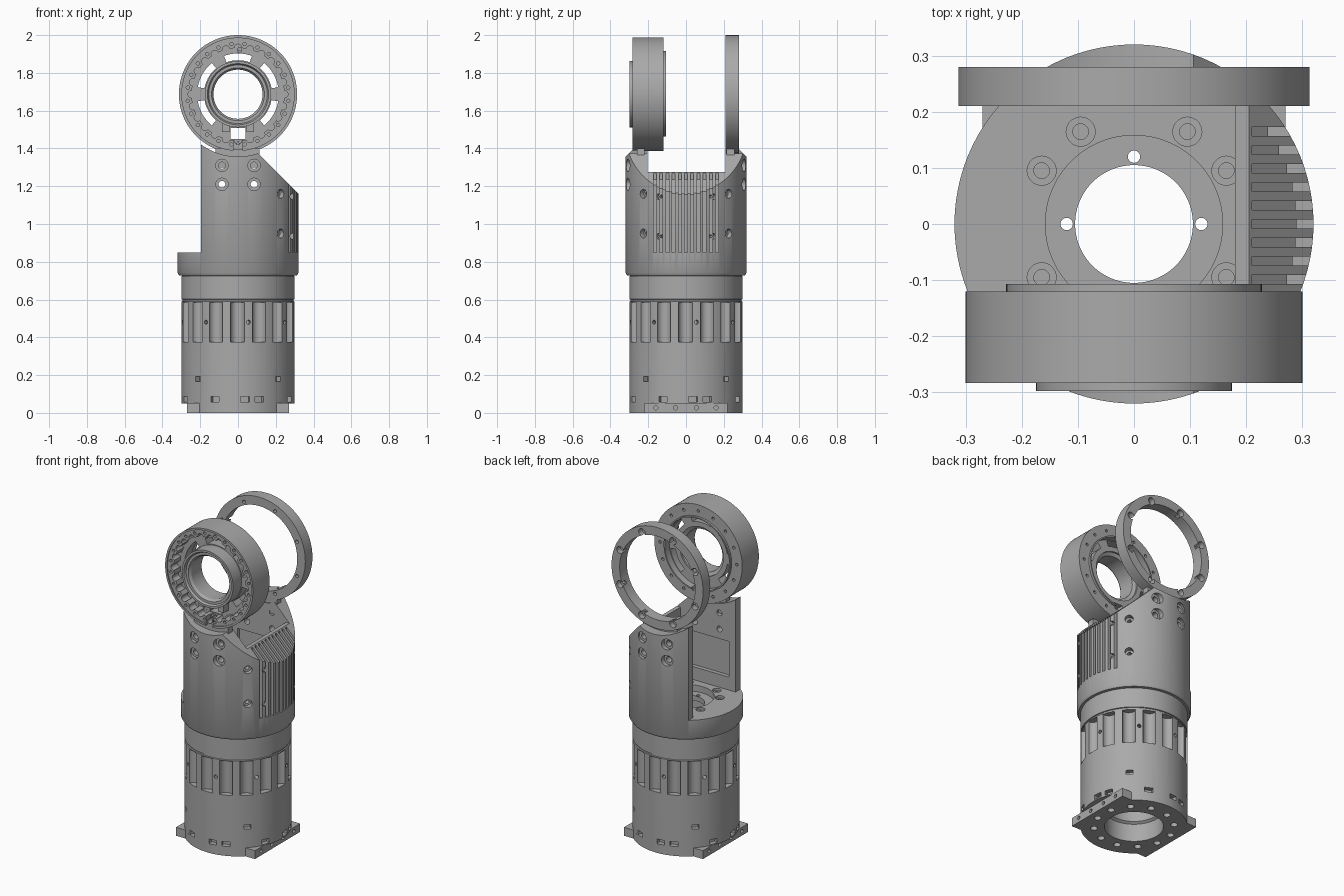
import bpy, bmesh
from math import sin, cos, pi, radians, sqrt, asin
from mathutils import Matrix, Vector

if "Cube" in bpy.data.objects:
    bpy.data.objects.remove(bpy.data.objects["Cube"])

GREY = (0.4, 0.4, 0.4, 1)
metal = bpy.data.materials.new("machined grey")
metal.use_nodes = True
metal.diffuse_color = GREY
metal.node_tree.nodes["Principled BSDF"].inputs["Base Color"].default_value = GREY

RING_Z = 1.687
I = Matrix.Identity(4)
AXIS_Y = Matrix.Translation((0, 0, RING_Z)) @ Matrix.Rotation(pi / 2, 4, 'X')  # local z -> -y


def spin(bm, profile, mat=I, n=72, tube=False):
    """Revolve (radius, height) points; a tube closes on itself."""
    rows = []
    for r, h in profile:
        count = n if r > 0 else 1
        rows.append([bm.verts.new(mat @ Vector((r * cos(2 * pi * i / n), r * sin(2 * pi * i / n), h)))
                     for i in range(count)])
    pairs = list(zip(rows, rows[1:])) + ([(rows[-1], rows[0])] if tube else [])
    for a, b in pairs:
        for i in range(n):
            j = (i + 1) % n
            quad = [a[i % len(a)], a[j % len(a)], b[j % len(b)], b[i % len(b)]]
            bm.faces.new(list(dict.fromkeys(quad)))


def rod(bm, r, h0, h1, mat=I, n=20):
    spin(bm, [(0, h0), (r, h0), (r, h1), (0, h1)], mat, n)


def screw_hole(bm, mat, head, hole, depth, length):
    """Counterbore sinking from local z = 0 downwards."""
    spin(bm, [(0, .05), (head, .05), (head, -depth), (hole, -depth), (hole, -length), (0, -length)], mat, 20)


def prism(bm, pts, h0, h1, mat=I):
    lo = [bm.verts.new(mat @ Vector((x, y, h0))) for x, y in pts]
    hi = [bm.verts.new(mat @ Vector((x, y, h1))) for x, y in pts]
    bm.faces.new(lo)
    bm.faces.new(hi)
    for i in range(len(pts)):
        j = (i + 1) % len(pts)
        bm.faces.new([lo[i], lo[j], hi[j], hi[i]])


def box(bm, x0, x1, y0, y1, z0, z1, mat=I):
    prism(bm, [(x0, y0), (x1, y0), (x1, y1), (x0, y1)], z0, z1, mat)


def radial(deg, r, z):
    """Frame on a cylinder wall with local z pointing outwards."""
    return (Matrix.Rotation(radians(deg), 4, 'Z') @ Matrix.Translation((r, 0, z))
            @ Matrix.Rotation(pi / 2, 4, 'Y'))


def polar(deg, r, h=0):
    return Matrix.Translation((r * cos(radians(deg)), r * sin(radians(deg)), h))


def solid(name, bm):
    bmesh.ops.recalc_face_normals(bm, faces=bm.faces)
    mesh = bpy.data.meshes.new(name)
    bm.to_mesh(mesh)
    bm.free()
    mesh.materials.append(metal)
    ob = bpy.data.objects.new(name, mesh)
    bpy.context.scene.collection.objects.link(ob)
    return ob


def carve(ob, bm):
    cutter = solid("cutter", bm)
    cutter.hide_render = True
    mod = ob.modifiers.new("cut", 'BOOLEAN')
    mod.operation, mod.solver, mod.object = 'DIFFERENCE', 'EXACT', cutter
    mod.use_self = True
    mesh = bpy.data.meshes.new_from_object(ob.evaluated_get(bpy.context.evaluated_depsgraph_get()))
    ob.modifiers.clear()
    ob.data = mesh
    bpy.data.objects.remove(cutter)


parts = []

# Base plate: round front and back, flat sides with square corners
bm = bmesh.new()
a0 = asin(.22 / .30)
arc = [a0 + (pi - 2 * a0) * i / 24 for i in range(25)]
front_arc = [(.3 * cos(a), .3 * sin(a)) for a in arc]
outline = [(.27, .22)] + front_arc + [(-.27, .22)]
prism(bm, outline + [(-x, -y) for x, y in outline], 0, .052)
base_plate = solid("base_plate", bm)
bm = bmesh.new()
rod(bm, .165, -.1, .2, n=72)
for i in range(12):
    rod(bm, .02, -.1, .035, polar(30 * i + 15, .225))
for side in (0, 180):
    for y in (-.16, -.055, .055, .16):
        rod(bm, .011, -.02, .05, Matrix.Rotation(radians(side), 4, 'Z') @ Matrix.Translation((0, y, 0))
            @ radial(0, .27, .027))
carve(base_plate, bm)
parts.append(base_plate)

# Lower body with inner steps, collar seams and fluted waist
bm = bmesh.new()
spin(bm, [(.165, .05), (.30, .05), (.30, .59), (.294, .592), (.294, .6), (.30, .602), (.30, .724),
          (.292, .728), (.292, .75), (.165, .75), (.165, .2), (.15, .19), (.15, .12), (.165, .11)], tube=True)
lower_body = solid("lower_body", bm)
bm = bmesh.new()
for i in range(16):
    rod(bm, .037, .375, .585, polar(10.6 + 11.25 + 22.5 * i, .3))
for i in range(8):
    rod(bm, .011, -.04, .02, radial(10.6 + 45 * i, .3, .48), 12)
for i in range(4):
    box(bm, -.013, .013, -.02, .02, -.03, .03, radial(45 + 90 * i, .3, .18))
    for off in (7, 22, 66):
        box(bm, -.014, .014, -.024, .024, -.03, .03, radial(off + 90 * i, .3, .072))
carve(lower_body, bm)
parts.append(lower_body)

# Yoke housing: round shell opened into two cheeks and a finned side wall
bm = bmesh.new()
spin(bm, [(0, .728), (.312, .728), (.32, .742), (.32, 1.46), (0, 1.46)], n=96)
housing = solid("yoke_housing", bm)
for cut in (
    lambda b: box(b, -.5, -.195, -.5, .5, .85, 1.6),
    lambda b: box(b, -.5, .18, -.205, .21, .85, 1.6),
    lambda b: box(b, .1, .5, -.205, .21, 1.275, 1.6),
    lambda b: prism(b, [(.6, .88 - RING_Z), (.6, .2), (-.2, .2), (-.2, 1.68 - RING_Z)], -.5, .5, AXIS_Y),
    lambda b: rod(b, .33, -.5, .5, AXIS_Y, 96),
    lambda b: spin(b, [(0, .7), (.105, .7), (.105, .81), (.158, .81), (.158, .9), (0, .9)]),
    lambda b: rod(b, .165, .6, .78, n=72),
):
    bm = bmesh.new()
    cut(bm)
    carve(housing, bm)

# Cooling fins follow the wall curve and the sloped shoulder
bm = bmesh.new()
to_y = Matrix.Rotation(pi / 2, 4, 'X')
for i in range(11):
    y = -.165 + .033 * i
    xi = sqrt(.29 ** 2 - y * y)
    prism(bm, [(xi, .85), (.4, .85), (.4, 1.35), (.21, 1.35), (.21, 1.235), (xi, 1.445 - xi)],
          -y - .008, -y + .008, to_y)
carve(housing, bm)

# Housing screw holes and the pockets inside both cheeks
bm = bmesh.new()
for side in (1, -1):
    for x in (-.085, .085):
        for z in (1.21, 1.31):
            face = Matrix.Translation((x, -.302 * side, z)) @ Matrix.Rotation(side * pi / 2, 4, 'X')
            screw_hole(bm, face, .033, .018, .015, .2)
    for z in (.95, 1.16):
        screw_hole(bm, radial(45 * side, .315, z), .024, .012, .025, .06)
        screw_hole(bm, radial(27 * side, .315, z - .015), .015, .008, .02, .05)
    y0, y1 = sorted((side * .18, side * .23))
    box(bm, -.15, .14, y0, y1, .93, 1.15)
for i in range(4):
    for off in (30, 60):
        screw_hole(bm, polar(90 * i + off, .19, .85), .026, .014, .015, .04)
    rod(bm, .011, .75, .84, polar(90 * i, .12), 16)
carve(housing, bm)
parts.append(housing)

# Necks joining the cheeks to the rings
for name, y0, y1, top in (("front_neck", -.26, -.22, 1.4), ("back_neck", .215, .258, 1.41)):
    bm = bmesh.new()
    box(bm, -.12, .115, y0, y1, 1.3, top)
    neck = solid(name, bm)
    bm = bmesh.new()
    rod(bm, .29, -.5, .5, AXIS_Y, 72)
    rod(bm, .015, -.5, .5, AXIS_Y @ Matrix.Translation((0, 1.42 - RING_Z, 0)))
    carve(neck, bm)
    parts.append(neck)

# Front bearing ring with hub, recess and raised bolt band
bm = bmesh.new()
spin(bm, [(.30, .12), (.30, .283), (.288, .283), (.288, .276), (.245, .276), (.245, .215), (.175, .215),
          (.175, .298), (.162, .298), (.155, .285), (.14, .285), (.13, .27), (.13, .17), (.15, .16),
          (.15, .15), (.22, .15), (.22, .107), (.228, .107), (.228, .12)], AXIS_Y, 96, True)
front_ring = solid("front_bearing_ring", bm)
bm = bmesh.new()
for i in range(24):
    rod(bm, .019, .216, .35, AXIS_Y @ polar(15 * i, .246), 16)
for i in range(5):
    mid = radians(-30 + 60 * i)
    steps = [mid + radians(-20 + 4 * k) for k in range(11)]
    prism(bm, [(.18 * cos(a), .18 * sin(a)) for a in steps]
          + [(.216 * cos(a), .216 * sin(a)) for a in reversed(steps)], .05, .35, AXIS_Y)
carve(front_ring, bm)
bm = bmesh.new()
for i in range(24):
    rod(bm, .009, .25, .35, AXIS_Y @ polar(15 * i + 7.5, .268), 12)
for i in range(16):
    rod(bm, .009, .05, .15, AXIS_Y @ polar(22.5 * i, .262), 12)
box(bm, -.04, .04, -.238, -.178, .05, .35, AXIS_Y)
box(bm, -.025, .025, -.35, -.23, .235, .35, AXIS_Y)
rod(bm, .015, .05, .35, AXIS_Y @ Matrix.Translation((0, 1.42 - RING_Z, 0)))
carve(front_ring, bm)
parts.append(front_ring)

# Small lugs beside the cable opening
bm = bmesh.new()
for s in (-1, 1):
    x0, x1 = sorted((s * .045, s * .085))
    box(bm, x0, x1, -.2, -.155, .2, .262, AXIS_Y)
parts.append(solid("ring_lugs", bm))

# Back retaining ring
bm = bmesh.new()
spin(bm, [(.258, -.28), (.313, -.28), (.313, -.21), (.258, -.21)], AXIS_Y, 96, True)
back_ring = solid("back_retaining_ring", bm)
bm = bmesh.new()
for i in range(8):
    screw_hole(bm, AXIS_Y @ polar(45 * i + 22.5, .277, -.28) @ Matrix.Rotation(pi, 4, 'X'),
               .022, .01, .035, .1)
carve(back_ring, bm)
parts.append(back_ring)

for ob in parts:
    bpy.ops.object.select_all(action='DESELECT')
    ob.select_set(True)
    bpy.context.view_layer.objects.active = ob
    bpy.ops.object.shade_smooth_by_angle(angle=radians(30))
